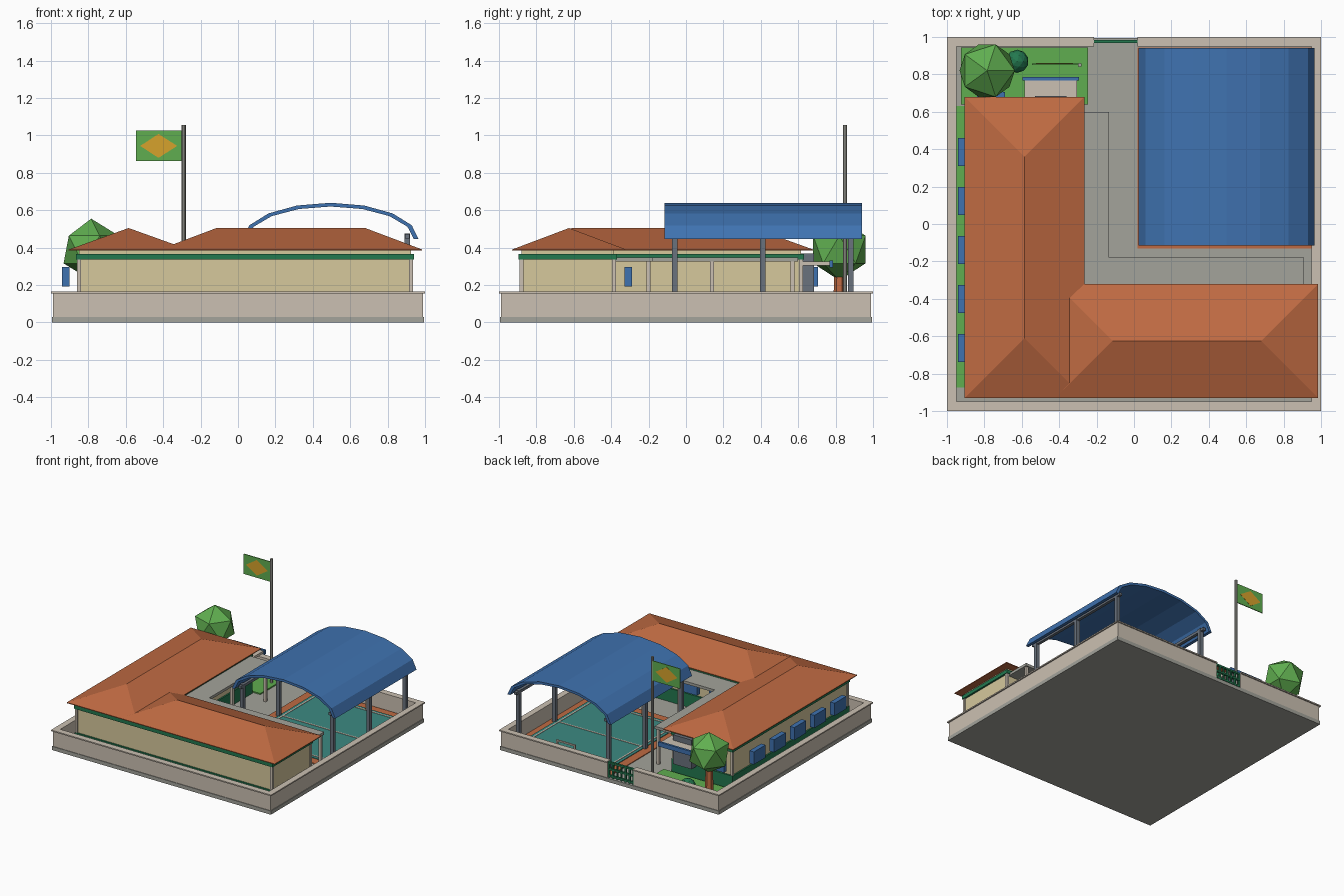
import bpy, bmesh, math

if "Cube" in bpy.data.objects:
    bpy.data.objects.remove(bpy.data.objects["Cube"])

def mat(name, hexcol):
    m = bpy.data.materials.new(name)
    lin = []
    for i in (0, 2, 4):
        c = int(hexcol[i:i + 2], 16) / 255
        lin.append(c / 12.92 if c <= 0.04045 else ((c + 0.055) / 1.055) ** 2.4)
    m.diffuse_color = (*lin, 1)
    m.use_nodes = True
    m.node_tree.nodes["Principled BSDF"].inputs["Base Color"].default_value = m.diffuse_color
    return m

BEIGE = mat("beige plaster", "cbc0b2")
CREAM = mat("cream wall", "d6c89c")
CLAY = mat("terracotta", "bf6a42")
BLUE = mat("blue", "3f72b0")
GREEN = mat("dark green", "23784f")
GRASS = mat("grass green", "60ae50")
TEAL = mat("court teal", "3c8a82")
STEEL = mat("steel grey", "6a727d")
GREY = mat("concrete grey", "a3a39b")
GOLD = mat("yellow", "d6a22c")

def make(name, bm, m):
    bmesh.ops.recalc_face_normals(bm, faces=bm.faces)
    me = bpy.data.meshes.new(name)
    bm.to_mesh(me)
    bm.free()
    me.materials.append(m)
    ob = bpy.data.objects.new(name, me)
    bpy.context.collection.objects.link(ob)
    return ob

def box(name, x0, x1, y0, y1, z0, z1, m):
    bm = bmesh.new()
    bmesh.ops.create_cube(bm, size=1)
    for v in bm.verts:
        v.co = (x1 if v.co.x > 0 else x0, y1 if v.co.y > 0 else y0, z1 if v.co.z > 0 else z0)
    return make(name, bm, m)

def prism(name, pts, a, b, m, axis="z"):
    """Extrude a 2D outline from a to b along z (xy outline) or y (xz outline)."""
    bm = bmesh.new()
    co = (lambda p, t: (p[0], p[1], t)) if axis == "z" else (lambda p, t: (p[0], t, p[1]))
    f = bm.faces.new([bm.verts.new(co(p, a)) for p in pts])
    ext = bmesh.ops.extrude_face_region(bm, geom=[f])
    d = (0, 0, b - a) if axis == "z" else (0, b - a, 0)
    bmesh.ops.translate(bm, vec=d, verts=[e for e in ext["geom"] if isinstance(e, bmesh.types.BMVert)])
    return make(name, bm, m)

def hip_roof(name, x0, x1, y0, y1, z0, z1):
    h = min(x1 - x0, y1 - y0) / 2
    bm = bmesh.new()
    rect = [(x0, y0), (x1, y0), (x1, y1), (x0, y1)]
    lo = [bm.verts.new((*p, z0 - 0.006)) for p in rect]
    e = [bm.verts.new((*p, z0)) for p in rect]
    a = bm.verts.new((x0 + h, y0 + h, z1))
    b = bm.verts.new((x1 - h, y1 - h, z1))
    bm.faces.new(lo)
    for i in range(4):
        j = (i + 1) % 4
        bm.faces.new((lo[i], lo[j], e[j], e[i]))
    if x1 - x0 > y1 - y0:
        faces = [(e[0], e[1], b, a), (e[1], e[2], b), (e[2], e[3], a, b), (e[3], e[0], a)]
    else:
        faces = [(e[0], e[1], a), (e[1], e[2], b, a), (e[2], e[3], b), (e[3], e[0], a, b)]
    for f in faces:
        bm.faces.new(f)
    make(name, bm, CLAY)

def ball(name, loc, r, sub, m):
    bm = bmesh.new()
    bmesh.ops.create_icosphere(bm, subdivisions=sub, radius=r)
    bmesh.ops.translate(bm, vec=loc, verts=bm.verts)
    make(name, bm, m)

def cyl(name, x, y, z0, z1, r0, r1, n, m):
    bm = bmesh.new()
    bmesh.ops.create_cone(bm, cap_ends=True, segments=n, radius1=r0, radius2=r1, depth=z1 - z0)
    bmesh.ops.translate(bm, vec=(x, y, (z0 + z1) / 2), verts=bm.verts)
    make(name, bm, m)

# ground slab and perimeter wall with a gap for the gate
box("ground_slab", -0.995, 0.995, -0.995, 0.995, 0, 0.03, GREY)
G0, G1 = -0.215, 0.02
for part, o, i, z0, z1 in (("wall", 0.99, 0.955, 0.025, 0.155), ("wall_cap", 1.0, 0.95, 0.155, 0.165)):
    box("front_" + part, -o, o, -o, -i, z0, z1, BEIGE)
    box("left_" + part, -o, -i, -i, i, z0, z1, BEIGE)
    box("right_" + part, i, o, -i, i, z0, z1, BEIGE)
    box("back_left_" + part, -o, G0, i, o, z0, z1, BEIGE)
    box("back_right_" + part, G1, o, i, o, z0, z1, BEIGE)

# gate
for z in (0.04, 0.095, 0.148):
    box("gate_rail", G0, G1, 0.968, 0.985, z, z + 0.014, GREEN)
for k in range(7):
    x = G0 + k * (G1 - G0 - 0.012) / 6
    box("gate_bar", x, x + 0.012, 0.97, 0.983, 0.03, 0.16, GREEN)

# L-shaped school building
def ell(o):
    return [(-0.85 - o, -0.88 - o), (0.925 + o, -0.88 - o), (0.925 + o, -0.385 + o),
            (-0.32 + o, -0.385 + o), (-0.32 + o, 0.615 + o), (-0.85 - o, 0.615 + o)]

prism("building_walls", ell(0), 0.03, 0.388, CREAM)
prism("wall_dado", ell(0.012), 0.03, 0.14, GREEN)
prism("wall_band", ell(0.015), 0.336, 0.366, GREEN)
for x, y in ell(0.0):
    box("corner_pilaster", x - 0.01, x + 0.01, y - 0.01, y + 0.01, 0.03, 0.34, BEIGE)
hip_roof("left_wing_roof", -0.905, -0.265, -0.93, 0.68, 0.39, 0.505)
hip_roof("front_wing_roof", -0.42, 0.985, -0.93, -0.32, 0.39, 0.505)

# covered walkway along the courtyard
prism("walkway_canopy", [(-0.32, -0.385), (0.91, -0.385), (0.91, -0.18), (-0.135, -0.18),
                         (-0.135, 0.6), (-0.32, 0.6)], 0.325, 0.347, GREY)
for x, y in [(-0.15, 0.57), (-0.15, 0.14), (-0.15, -0.2), (0.2, -0.2), (0.54, -0.2), (0.89, -0.2)]:
    box("walkway_post", x - 0.011, x + 0.011, y - 0.011, y + 0.011, 0.03, 0.326, BEIGE)

# shutter boxes on the windows
for k in range(5):
    y = 0.385 - 0.262 * k
    box("left_window", -0.94, -0.9, y - 0.076, y + 0.076, 0.193, 0.297, BLUE)
for k in range(4):
    x = -0.08 + 0.26 * k
    box("courtyard_window", x - 0.076, x + 0.076, -0.33, -0.29, 0.193, 0.297, BLUE)
box("back_window", -0.84, -0.69, 0.675, 0.707, 0.193, 0.297, BLUE)

# entrance
box("entrance_door", -0.53, -0.36, 0.61, 0.685, 0.13, 0.37, STEEL)
box("entrance_canopy", -0.585, -0.305, 0.61, 0.77, 0.305, 0.325, BEIGE)
box("entrance_fascia", -0.595, -0.295, 0.767, 0.785, 0.295, 0.332, BLUE)

# gardens
box("back_lawn", -0.925, -0.245, 0.64, 0.945, 0.03, 0.04, GRASS)
box("side_lawn", -0.95, -0.86, -0.875, 0.63, 0.03, 0.038, GRASS)
cyl("tree_trunk", -0.785, 0.82, 0.03, 0.32, 0.035, 0.025, 6, CLAY)
ball("tree_crown", (-0.785, 0.82, 0.39), 0.165, 1, GRASS)
ball("bush", (-0.625, 0.87, 0.09), 0.062, 2, GREEN)

# flag
cyl("flag_pole", -0.29, 0.85, 0.03, 1.055, 0.011, 0.011, 8, GREY)
box("flag", -0.545, -0.295, 0.851, 0.858, 0.862, 1.026, GRASS)
prism("flag_diamond", [(-0.523, 0.944), (-0.425, 0.88), (-0.325, 0.944), (-0.425, 1.008)],
      0.8495, 0.8595, GOLD, "y")

# sports court with lines and goals
box("court_border", 0.02, 0.95, -0.13, 0.945, 0.03, 0.036, CLAY)
box("court_floor", 0.09, 0.9, -0.06, 0.88, 0.03, 0.041, TEAL)
CX, CY = 0.495, 0.41
for y in (-0.03, CY, 0.85):
    box("court_cross_line", 0.12, 0.87, y - 0.006, y + 0.006, 0.038, 0.044, BEIGE)
for x in (0.12, 0.87):
    box("court_side_line", x - 0.006, x + 0.006, -0.03, 0.85, 0.038, 0.044, BEIGE)
for y in (-0.03, 0.85):
    for x in (CX - 0.08, CX + 0.08):
        box("goal_post", x - 0.006, x + 0.006, y - 0.006, y + 0.006, 0.04, 0.14, BEIGE)
    box("goal_bar", CX - 0.086, CX + 0.086, y - 0.006, y + 0.006, 0.13, 0.142, BEIGE)

# barrel roof over the court
arc = [math.pi * k / 8 for k in range(9)]
outer = [(CX + 0.47 * math.cos(t), 0.445 + 0.195 * math.sin(t)) for t in arc]
inner = [(CX + 0.445 * math.cos(t), 0.445 + 0.175 * math.sin(t)) for t in arc]
prism("court_roof", outer + inner[::-1], -0.115, 0.94, BLUE, "y")
for x in (CX - 0.41, CX + 0.41):
    for y in (-0.06, CY, 0.88):
        box("court_post", x - 0.015, x + 0.015, y - 0.015, y + 0.015, 0.03, 0.475, STEEL)
    box("court_beam", x - 0.012, x + 0.012, -0.1, 0.925, 0.45, 0.472, STEEL)
